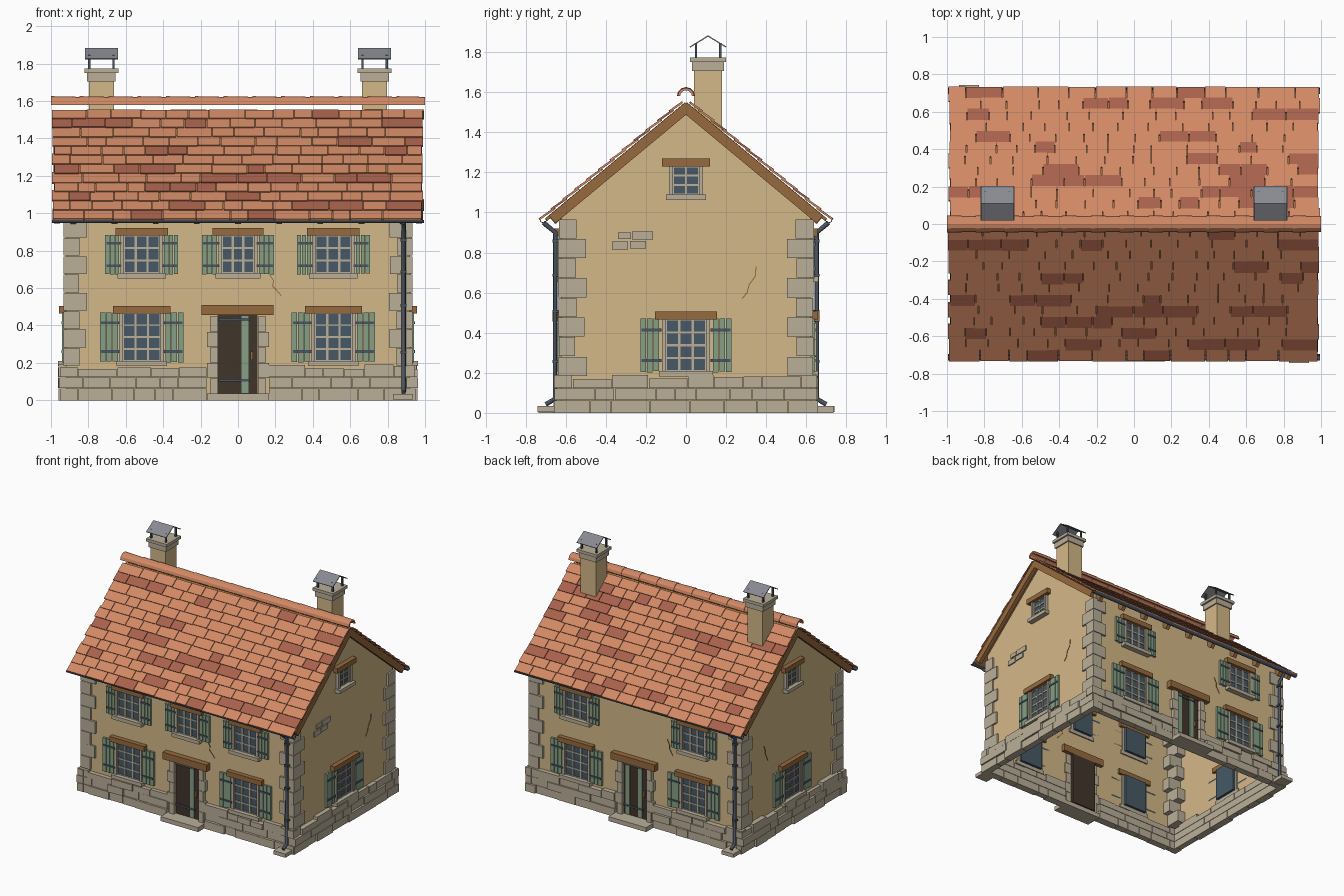
import bpy, bmesh, math, random
from mathutils import Matrix, Vector

if "Cube" in bpy.data.objects:
    bpy.data.objects.remove(bpy.data.objects["Cube"])

random.seed(4)
R = random.uniform
WX, WY = 0.92, 0.62            # wall half sizes
SLOPE, RIDGE = 0.83, 1.555     # roof line
ANG = math.atan(SLOPE)


def lin(c):
    return tuple((v / 255 / 12.92) if v < 11 else ((v / 255 + 0.055) / 1.055) ** 2.4 for v in c) + (1,)


COLORS = {
    'plaster': (212, 184, 136), 'stone': (186, 175, 153), 'clay': (210, 137, 101),
    'dark_clay': (168, 98, 75), 'wood': (150, 106, 62), 'green_paint': (134, 160, 134),
    'glass': (70, 89, 102), 'iron': (76, 84, 96), 'dark_wood': (64, 53, 43), 'zinc': (136, 138, 145)}
MATS = {}
for n, c in COLORS.items():
    MATS[n] = bpy.data.materials.new(n)
    MATS[n].diffuse_color = lin(c)

PARTS = {}


def part(name, mat):
    return PARTS.setdefault(name, (bmesh.new(), mat))[0]


def put(name, mat, M, size):
    bmesh.ops.create_cube(part(name, mat), size=1, matrix=M @ Matrix.Diagonal((*size, 1)))


def box(name, mat, x, y, z, M=Matrix()):
    lo, hi = zip(*(sorted(p) for p in (x, y, z)))
    lo, hi = Vector(lo), Vector(hi)
    put(name, mat, M @ Matrix.Translation((lo + hi) / 2), hi - lo)


def spin(k):
    return Matrix.Rotation(k * math.pi / 2, 4, 'Z')


def wall_box(k, name, mat, u, d, z):
    """Box on wall k (0 front, 1 right, 2 back, 3 left); d is the outward depth."""
    off = WX if k % 2 else WY
    box(name, mat, u, (-off - d[0], -off - d[1]), z, spin(k))


def arc_strip(name, mat, x0, x1, r0, r1, a0, a1, M, t=0.01, n=6):
    """Thick curved strip running along x."""
    bm = part(name, mat)
    rows = []
    for x, r in ((x0, r0), (x1, r1)):
        for q in (r, r - t):
            rows.append([bm.verts.new(M @ Vector((x, q * math.cos(a), q * math.sin(a))))
                         for a in (a0 + (a1 - a0) * i / n for i in range(n + 1))])
    o0, i0, o1, i1 = rows
    fs = [bm.faces.new((a[j], a[j + 1], b[j + 1], b[j]))
          for a, b in ((o0, o1), (i1, i0), (i0, o0), (o1, i1)) for j in range(n)]
    fs += [bm.faces.new((o0[j], o1[j], i1[j], i0[j])) for j in (0, n)]
    bmesh.ops.recalc_face_normals(bm, faces=fs)


# Plaster shell with gables, open below
bm = part('walls', 'plaster')
ez = 1.53 - SLOPE * WY
prof = [(-WY, 0), (WY, 0), (WY, ez), (0, 1.53), (-WY, ez)]
L, Rr = [[bm.verts.new((x, y, z)) for y, z in prof] for x in (-WX, WX)]
bm.faces.new(Rr)
bm.faces.new(L[::-1])
bm.faces.new((L[0], Rr[0], Rr[4], L[4]))
bm.faces.new((L[2], Rr[2], Rr[1], L[1]))


def window(k, u, z0, z1, hw, cols, rows, lintel, shutter=None):
    def wb(n, m, a, b, d, z):
        wall_box(k, n, m, (u + a, u + b), d, z)
    wb('window_glass', 'glass', -hw, hw, (-0.03, 0.004), (z0, z1))
    for s in (-1, 1):
        wb('window_surrounds', 'stone', s * hw, s * (hw + 0.02), (-0.01, 0.022), (z0, z1))
    for i in range(cols + 1):
        c = -hw + 2 * hw * i / cols
        wb('window_bars', 'stone', c - 0.006, c + 0.006, (0, 0.011), (z0, z1))
    for i in range(rows + 1):
        c = z0 + (z1 - z0) * i / rows
        wb('window_bars', 'stone', -hw, hw, (0, 0.010), (c - 0.005, c + 0.005))
    wb('window_sills', 'stone', -hw - 0.035, hw + 0.035, (-0.01, 0.042), (z0 - 0.028, z0))
    wb('lintels', 'wood', -lintel, lintel, (-0.02, 0.036), (z1, z1 + 0.04))
    if shutter:
        a, b = shutter
        w = (b - a) / 3
        for s in (-1, 1):
            for i in range(3):
                wb('shutters', 'green_paint', s * (a + w * i + 0.002), s * (a + w * (i + 1) - 0.002),
                   (0.002, 0.02), (z0 - 0.005 + R(-.004, .004), z1 + 0.005))
            for f in (0.2, 0.8):
                c = z0 + (z1 - z0) * f
                wb('shutter_straps', 'iron', s * (a - 0.01), s * (b - 0.008), (0.0, 0.025), (c - 0.007, c + 0.007))


def door(k, strips):
    wall_box(k, 'doors', 'dark_wood', (-0.11, 0.105), (-0.03, 0.004), (0.035, 0.455))
    for a, b in strips:
        wall_box(k, 'door_planks', 'green_paint', (a, b), (0, 0.010), (0.04, 0.45))
    for z in (0.1, 0.425):
        wall_box(k, 'door_straps', 'iron', (-0.105, 0.065), (0, 0.014), (z, z + 0.014))
    wall_box(k, 'door_handles', 'wood', (0.066, 0.08), (0, 0.02), (0.215, 0.26))
    for s in (-1, 1):
        for i in range(5):
            z = 0.035 + i * 0.083
            wall_box(k, 'door_jambs', 'stone', (s * 0.107, s * (0.15 + 0.015 * (i % 2))),
                     (-0.01, 0.03), (z, z + 0.081))
    wall_box(k, 'lintels', 'wood', (-0.195, 0.19), (-0.03, 0.045), (0.455, 0.51))
    wall_box(k, 'doorsteps', 'stone', (-0.165, 0.165), (-0.02, 0.115), (0, 0.035))


# Openings
for k in (0, 2):
    for u in (-0.515, 0.51):
        window(k, u, 0.68, 0.88, 0.095, 3, 3, 0.14, (0.118, 0.197))
        window(k, u, 0.21, 0.465, 0.1, 3, 4, 0.153, (0.125, 0.225))
window(0, 0, 0.68, 0.88, 0.085, 3, 3, 0.135, (0.11, 0.195))
door(0, [(0.02, 0.055)])
door(2, [(-0.09, -0.055), (0.02, 0.055)])
for k in (1, 3):
    window(k, 0, 0.21, 0.465, 0.1, 3, 4, 0.155, (0.132, 0.23))
    window(k, 0, 1.09, 1.23, 0.065, 2, 3, 0.12)

# Rubble plinth, broken at the doors
for k in range(4):
    spans = [(-0.655, 0.655)] if k % 2 else [(-0.95, -0.165), (0.165, 0.95)]
    for z0, z1 in ((0, 0.065), (0.065, 0.125), (0.125, 0.18)):
        for a, b in spans:
            u = a
            while u < b - 0.01:
                e = u + R(0.09, 0.21)
                e = b if e > b - 0.07 else e
                top = z1 - 0.003 + (R(-.012, .015) if z1 > .17 else 0)
                wall_box(k, 'plinth_stones', 'stone', (u, e - 0.003), (-0.02, R(0.024, 0.042)), (z0, top))
                u = e

# Alternating corner stones
for sx in (-1, 1):
    for sy in (-1, 1):
        for i in range(8):
            z = 0.185 + i * 0.098
            lx, ly = (0.125, 0.09) if i % 2 else (0.085, 0.135)
            box('corner_stones', 'stone', (sx * (0.934 + R(-.003, .003) - lx), sx * 0.934),
                (sy * (0.636 - ly + R(-.008, .008)), sy * (0.636 + R(-.003, .003))), (z, z + 0.095))

# Bare stones showing through the plaster
for u0, u1, z0, z1 in ((-.34, -.275, .868, .9), (-.27, -.165, .865, .905), (-.37, -.29, .815, .855), (-.28, -.2, .82, .858)):
    wall_box(1, 'exposed_stones', 'stone', (u0, u1), (-0.01, 0.009), (z0, z1))

# Plaster cracks
CRACKS = [(0, [(.17, .67), (.19, .64), (.185, .61), (.205, .59), (.23, .56)]),
          (1, [(.35, .73), (.345, .68), (.315, .64), (.305, .6), (.28, .57)]),
          (2, [(.27, .72), (.29, .68), (.29, .65), (.32, .6)]),
          (3, [(-.34, .73), (-.32, .69), (-.32, .66), (-.29, .6)])]
for k, pts in CRACKS:
    off = WX if k % 2 else WY
    for (u0, z0), (u1, z1) in zip(pts, pts[1:]):
        M = spin(k) @ Matrix.Translation(((u0 + u1) / 2, -off, (z0 + z1) / 2)) \
            @ Matrix.Rotation(-math.atan2(z1 - z0, u1 - u0), 4, 'Y')
        put('cracks', 'wood', M, (math.hypot(u1 - u0, z1 - z0) + .002, 0.006, 0.005))


# Roof: deck, verge boards, rafter tails and tile courses on both pitches
def pitch(k, y, x=0, lift=0, tilt=0):
    return spin(k) @ Matrix.Translation((x, y, RIDGE + SLOPE * y)) @ Matrix.Rotation(ANG, 4, 'X') \
        @ Matrix.Translation((0, 0, lift)) @ Matrix.Rotation(tilt, 4, 'X')


ROWS, EAVE = 12, -0.72
for k in (0, 2):
    run = 0.70 / math.cos(ANG)
    put('roof_deck', 'wood', pitch(k, -0.355, 0, -0.009), (1.94, run, 0.016))
    for s in (-1, 1):
        put('verge_boards', 'wood', pitch(k, -0.345, s * 0.968, -0.027), (0.03, 0.68 / math.cos(ANG), 0.05))
    for i in range(9):
        put('rafter_tails', 'wood', pitch(k, -0.645, -0.88 + i * 0.22, -0.035), (0.03, 0.11, 0.04))
    step = (-0.012 - EAVE) / ROWS
    for r in range(ROWS):
        length = step / math.cos(ANG) * (1.22 if r < ROWS - 1 else 1.0)
        y = EAVE + step * r + length * math.cos(ANG) / 2
        x, end = -0.99 + R(-.008, .008), 0.99 + R(-.008, .004)
        red = False
        while x < end - 0.01:
            e = x + R(0.09, 0.2)
            e = end if e > end - 0.07 else e
            red = random.random() < (0.4 if red else 0.17)
            n, m = ('weathered_tiles', 'dark_clay') if red else ('roof_tiles', 'clay')
            put(n, m, pitch(k, y - R(0, .004), (x + e) / 2, 0.011, -0.08), (e - x - 0.004, length, 0.010))
            x = e
    # Gutter
    arc_strip('gutters', 'iron', -0.995, 0.995, 0.018, 0.018, math.pi, 2 * math.pi,
              spin(k) @ Matrix.Translation((0, -0.712, 0.965)), 0.004)
    # Downpipe, brackets and splash stone
    cu = bpy.data.curves.new('downpipe', 'CURVE')
    cu.dimensions = '3D'
    cu.bevel_depth, cu.bevel_resolution, cu.use_fill_caps = 0.012, 2, True
    pts = [(.885, -.712, .95), (.885, -.652, .9), (.885, -.654, .07), (.885, -.70, .042)]
    sp = cu.splines.new('POLY')
    sp.points.add(len(pts) - 1)
    for p, c in zip(sp.points, pts):
        p.co = (*(spin(k) @ Vector(c)), 1)
    cu.materials.append(MATS['iron'])
    bpy.context.collection.objects.link(bpy.data.objects.new('downpipe', cu))
    for z in (0.25, 0.5, 0.68, 0.85):
        wall_box(k, 'pipe_brackets', 'iron', (0.868, 0.902), (0, 0.047), (z, z + 0.014))
    wall_box(k, 'splash_stones', 'stone', (0.83, 0.935), (0, 0.122), (0.005, 0.034))

# Half-round ridge tiles
for i in range(13):
    x = -1 + i * 2 / 13
    arc_strip('ridge_tiles', 'clay', x, min(x + 0.165, 1), 0.046, 0.042, 0.0, math.pi,
              Matrix.Translation((0, 0, 1.58)), 0.012)

# Chimneys with a small gabled metal cap
for x in (-0.73, 0.73):
    y = 0.11
    for n, m, hx, hy, z0, z1 in (('chimney_stacks', 'plaster', .066, .07, 1.3, 1.72),
                                 ('chimney_collars', 'stone', .076, .079, 1.705, 1.752),
                                 ('chimney_slabs', 'stone', .09, .09, 1.75, 1.773)):
        box(n, m, (x - hx, x + hx), (y - hy, y + hy), (z0, z1))
    for s in (-1, 1):
        for t in (-1, 1):
            box('cap_legs', 'iron', (x + s * .065 - .006, x + s * .065 + .006),
                (y + t * .06 - .006, y + t * .06 + .006), (1.77, 1.845))
        M = Matrix.Translation((x, y + s * 0.045, 1.853)) @ Matrix.Rotation(-s * math.atan(0.055 / 0.09), 4, 'X')
        put('chimney_caps', 'zinc', M, (0.176, 0.107, 0.006))

# Turn the collected geometry into objects
for name, (bm, mat) in PARTS.items():
    me = bpy.data.meshes.new(name)
    bm.to_mesh(me)
    bm.free()
    me.materials.append(MATS[mat])
    bpy.context.collection.objects.link(bpy.data.objects.new(name, me))

for m in bpy.data.materials:
    if m.users and not m.is_grease_pencil:
        m.use_nodes = True
        m.node_tree.nodes["Principled BSDF"].inputs["Base Color"].default_value = m.diffuse_color
